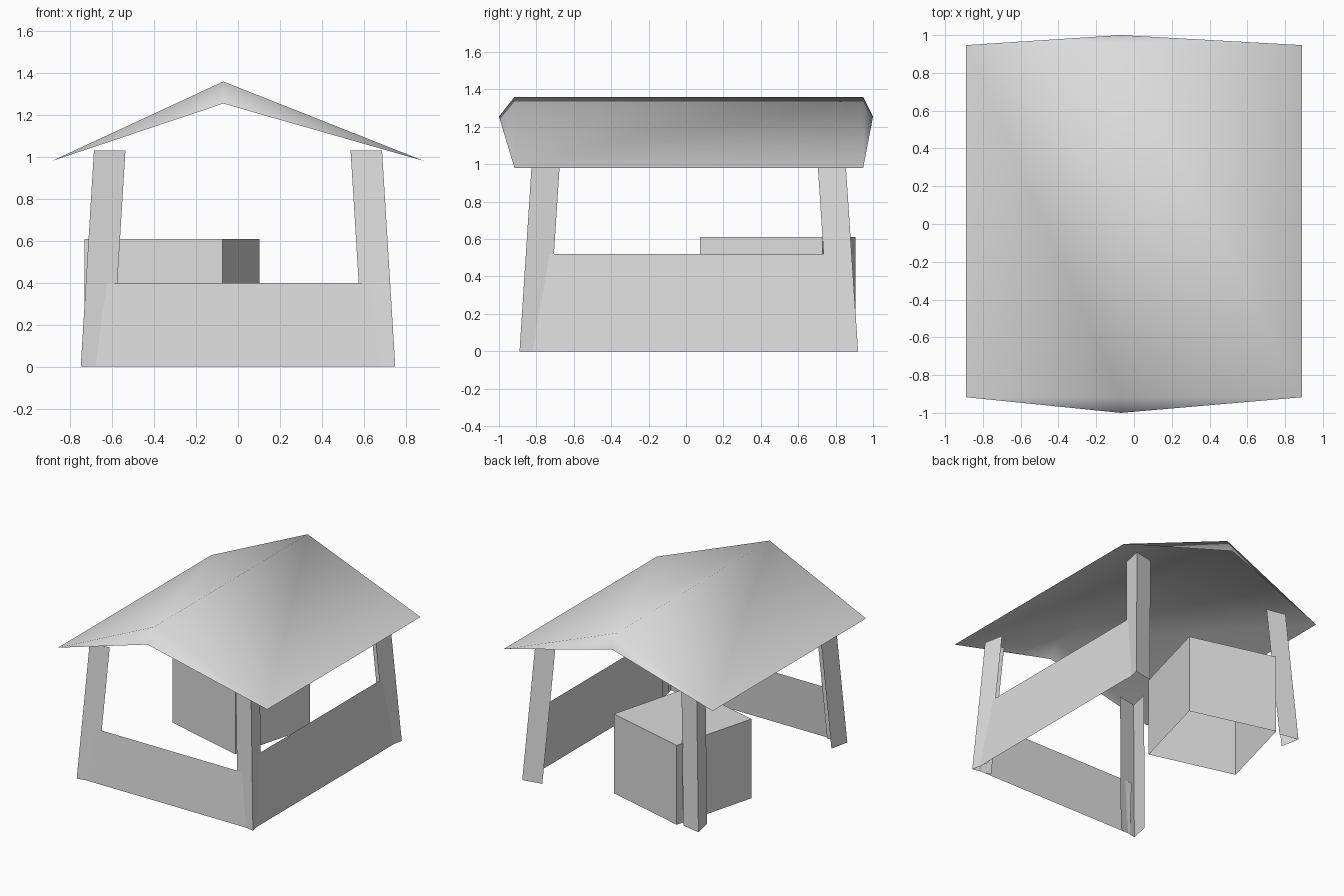
import bpy, bmesh
from math import radians
from mathutils import Matrix

default = bpy.data.objects.get("Cube")
if default:
    bpy.data.objects.remove(default)

GREY = (0.72, 0.72, 0.72, 1)
grey = bpy.data.materials.new("plain light grey")
grey.use_nodes = True
grey.diffuse_color = GREY
bsdf = grey.node_tree.nodes["Principled BSDF"]
bsdf.inputs["Base Color"].default_value = GREY
bsdf.inputs["Roughness"].default_value = 0.9


def add_part(name, bm, smooth=False):
    """Turn a bmesh into a named grey object."""
    for f in bm.faces:
        f.smooth = smooth
    mesh = bpy.data.meshes.new(name)
    bm.to_mesh(mesh)
    bm.free()
    mesh.materials.append(grey)
    obj = bpy.data.objects.new(name, mesh)
    bpy.context.collection.objects.link(obj)


# Corner posts: two thin boards meeting at the outer corner, leaning inwards
POST_TOP, BOARD, TUCK = 1.03, 0.15, 0.03
for side, sx in (("left", 1), ("right", -1)):
    for end, sy, y_foot, y_head in (("front", -1, 0.89, 0.823),
                                    ("back", 1, 0.92, 0.852)):
        bm = bmesh.new()
        rows = []
        for x, y, z in ((0.75, y_foot, 0), (0.687, y_head, POST_TOP)):
            rows.append([bm.verts.new((sx * px, sy * py, z)) for px, py in (
                (x - BOARD, y - TUCK), (x, y), (x - TUCK, y - BOARD))])
        foot, head = rows
        for i in range(2):
            quad = [foot[i], foot[i + 1], head[i + 1], head[i]]
            if sx * sy < 0:
                quad.reverse()
            bm.faces.new(quad[::-1])
        add_part(f"{end}_{side}_post", bm)


# Thin wall sheets that lean with the posts
def add_wall(name, corners):
    bm = bmesh.new()
    bm.faces.new([bm.verts.new(c) for c in corners])
    add_part(name, bm)


add_wall("front_wall", [(-0.7, -0.876, 0), (0.7, -0.876, 0),
                        (0.685, -0.844, 0.4), (-0.685, -0.844, 0.4)])
add_wall("left_wall", [(0.736, -0.84, 0), (0.736, 0.87, 0),
                       (0.693, 0.81, 0.52), (0.693, -0.8, 0.52)])

# Turned crate, open underneath
CRATE, CRATE_H = 0.68, 0.61
bm = bmesh.new()
bmesh.ops.create_cube(bm, size=1)
bm.normal_update()
bmesh.ops.delete(bm, geom=[f for f in bm.faces if f.normal.z < -0.5],
                 context='FACES_ONLY')
bm.transform(Matrix.Translation((-0.315, 0.49, CRATE_H / 2))
             @ Matrix.Rotation(radians(-15), 4, 'Z')
             @ Matrix.Diagonal((CRATE, CRATE, CRATE_H, 1)))
add_part("crate", bm)

# Roof: one smooth open shell, two slopes with a folded-down flap at each end
RIDGE_X = -0.07
bm = bmesh.new()
ends = []
for y_edge, y_tip in ((-0.917, -1), (0.947, 1)):
    ends.append([bm.verts.new(c) for c in (
        (0.89, y_edge, 0.98), (RIDGE_X, y_edge, 1.36),
        (-0.89, y_edge, 0.98), (RIDGE_X, y_tip, 1.255))])
front, back = ends
for i in range(2):
    bm.faces.new((front[i], back[i], back[i + 1], front[i + 1]))
    bm.faces.new((front[i], front[i + 1], front[3]))
    bm.faces.new((back[i + 1], back[i], back[3]))
add_part("roof", bm, smooth=True)
